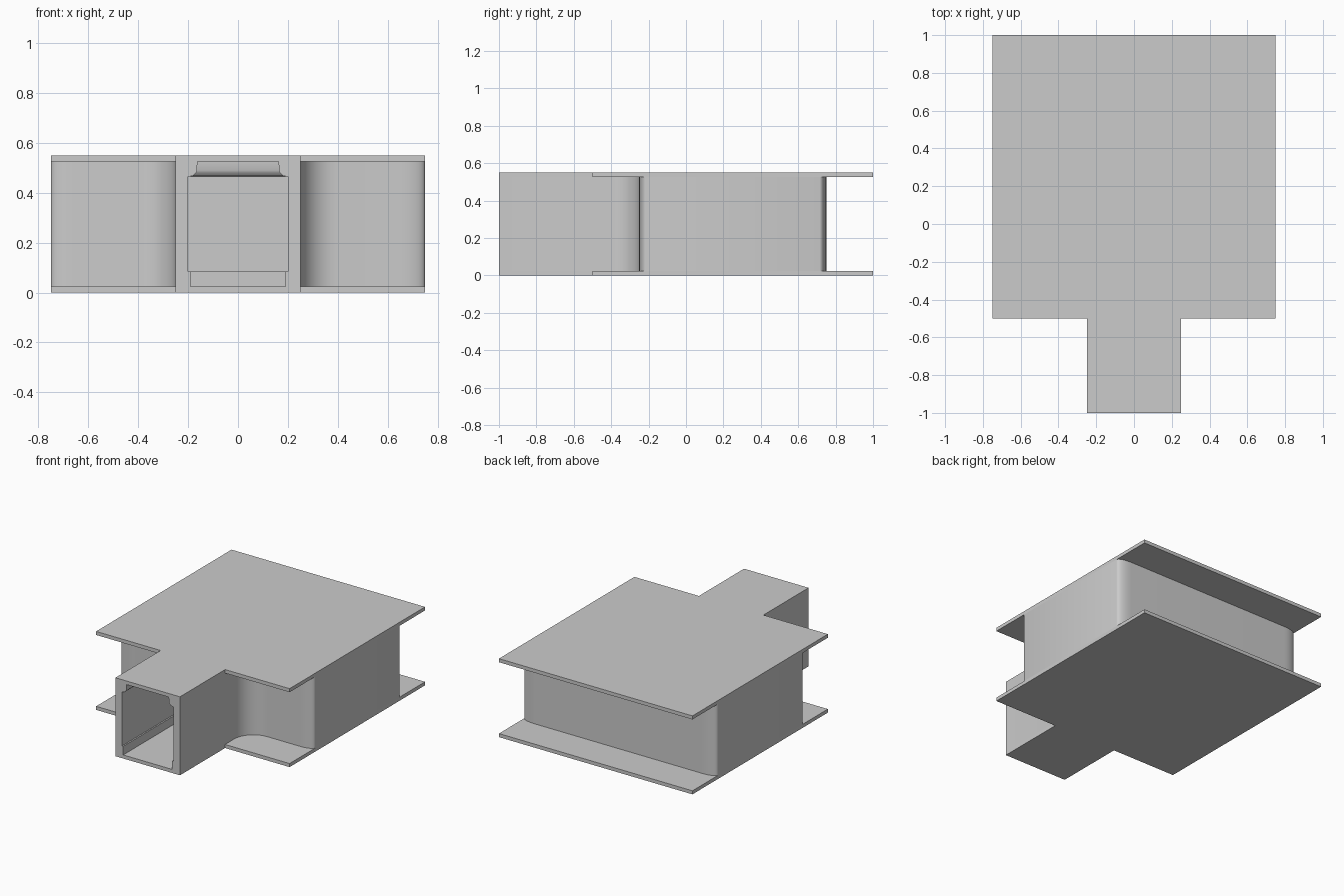
import bpy, bmesh
from math import sin, cos, pi

if "Cube" in bpy.data.objects:
    bpy.data.objects.remove(bpy.data.objects["Cube"])

T, TOP = 0.025, 0.55          # plate thickness, overall height


def finish(name, bm, smooth=False):
    bmesh.ops.recalc_face_normals(bm, faces=bm.faces)
    me = bpy.data.meshes.new(name)
    bm.to_mesh(me)
    bm.free()
    ob = bpy.data.objects.new(name, me)
    bpy.context.collection.objects.link(ob)
    if smooth:
        bpy.ops.object.select_all(action='DESELECT')
        ob.select_set(True)
        bpy.context.view_layer.objects.active = ob
        bpy.ops.object.shade_smooth_by_angle(angle=0.6)
    return ob


def plate(name, z):
    # T-shaped slab: wide room area plus narrow entrance
    half = [(0.25, -1), (0.25, -0.5), (0.75, -0.5), (0.75, 1)]
    outline = half + [(-x, y) for x, y in reversed(half)]
    bm = bmesh.new()
    face = bm.faces.new([bm.verts.new((x, y, z)) for x, y in outline])
    ext = bmesh.ops.extrude_face_region(bm, geom=[face])
    verts = [g for g in ext["geom"] if isinstance(g, bmesh.types.BMVert)]
    bmesh.ops.translate(bm, verts=verts, vec=(0, 0, T))
    return finish(name, bm)


def arc(cx, cy, rx, ry, a0, a1, n=8):
    return [(cx + rx * cos(a0 + (a1 - a0) * i / n),
             cy + ry * sin(a0 + (a1 - a0) * i / n)) for i in range(n + 1)]


def plan(d):
    # wall line in plan, moved inward by d
    r, rx, ry = 0.15, 0.1, 0.035
    xs, yf, yb = 0.75 - d, -0.25 + d, 0.75 - d
    half = [(0.25 - d, -1)]
    half += arc(0.25 + r, -0.25 - r, r + d, r + d, pi, pi / 2)      # entrance flare
    half += arc(xs - rx, yf + ry, rx, ry, -pi / 2, 0)               # front corner
    half += arc(xs - rx, yb - ry, rx, ry, 0, pi / 2)                # back corner
    return half + [(-x, y) for x, y in reversed(half)]


def walls():
    # wall section: (inward depth, height), skirting below and cornice above
    section = [(0, T), (0, TOP - T), (0.087, TOP - T), (0.086, 0.49),
               (0.082, 0.48), (0.07, 0.468), (0.05, 0.465),
               (0.05, 0.085), (0.06, 0.085), (0.06, T)]
    bm = bmesh.new()
    rows = [[bm.verts.new((x, y, z)) for x, y in plan(d)] for d, z in section]
    for k, a in enumerate(rows):
        b = rows[(k + 1) % len(rows)]
        for i in range(len(a) - 1):
            bm.faces.new((a[i], a[i + 1], b[i + 1], b[i]))
    for end in (0, -1):
        bm.faces.new([row[end] for row in rows])
    return finish("room_walls", bm, True)


plate("floor_plate", 0)
plate("ceiling_plate", TOP - T)
walls()
